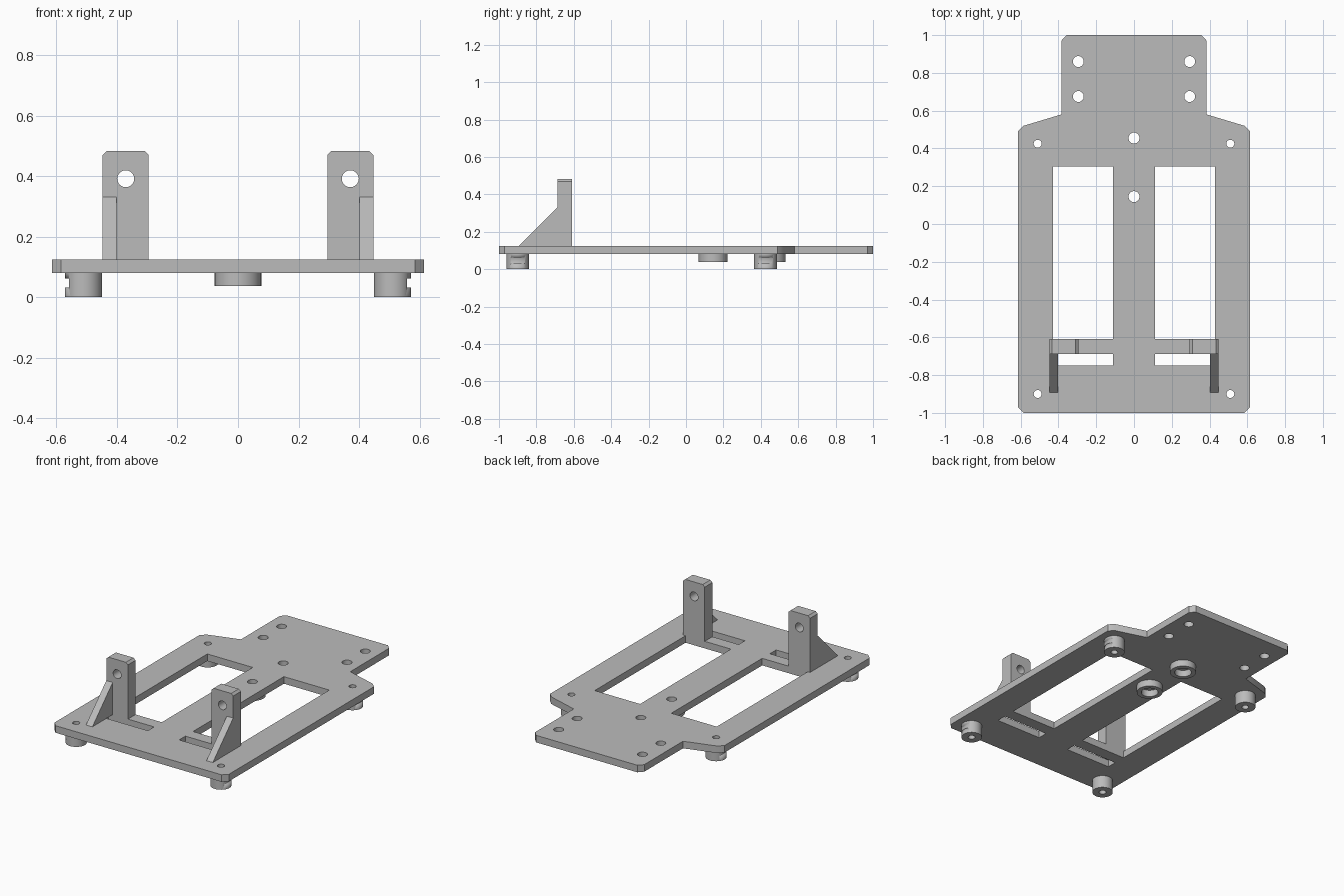
import bpy, bmesh, math
from mathutils import Matrix

if "Cube" in bpy.data.objects:
    bpy.data.objects.remove(bpy.data.objects["Cube"])

grey = bpy.data.materials.new("grey plastic")
grey.diffuse_color = (0.5, 0.5, 0.5, 1)
grey.use_nodes = True
grey.node_tree.nodes["Principled BSDF"].inputs["Base Color"].default_value = grey.diffuse_color

# Axis frames: profile plane -> world
FLAT = Matrix.Identity(4)
XZ = Matrix(((1, 0, 0, 0), (0, 0, -1, 0), (0, 1, 0, 0), (0, 0, 0, 1)))
YZ = Matrix(((0, 0, 1, 0), (1, 0, 0, 0), (0, 1, 0, 0), (0, 0, 0, 1)))


def circle(x, y, r, n=40):
    return [(x + r * math.cos(2 * math.pi * i / n),
             y + r * math.sin(2 * math.pi * i / n)) for i in range(n)]


def rect(x0, y0, x1, y1):
    return [(x0, y0), (x1, y0), (x1, y1), (x0, y1)]


def extrude(name, loops, lo, hi, frame=FLAT):
    """Fill the first loop, cut the others as holes, extrude from lo to hi."""
    cu = bpy.data.curves.new(name, 'CURVE')
    cu.dimensions = '2D'
    cu.fill_mode = 'BOTH'
    cu.extrude = (hi - lo) / 2
    for pts in loops:
        s = cu.splines.new('POLY')
        s.points.add(len(pts) - 1)
        for p, (x, y) in zip(s.points, pts):
            p.co = (x, y, 0, 1)
        s.use_cyclic_u = True
    ob = bpy.data.objects.new(name, cu)
    bpy.context.collection.objects.link(ob)
    bpy.ops.object.select_all(action='DESELECT')
    ob.select_set(True)
    bpy.context.view_layer.objects.active = ob
    bpy.ops.object.convert(target='MESH')
    ob = bpy.context.object
    bm = bmesh.new()
    bm.from_mesh(ob.data)
    bmesh.ops.remove_doubles(bm, verts=bm.verts, dist=1e-5)
    bm.transform(frame @ Matrix.Translation((0, 0, (lo + hi) / 2)))
    bmesh.ops.recalc_face_normals(bm, faces=bm.faces)
    bm.to_mesh(ob.data)
    bm.free()
    ob.data.materials.clear()
    ob.data.materials.append(grey)
    bpy.ops.object.shade_smooth_by_angle(angle=math.radians(30))
    return ob


BOTTOM, TOP = 0.08, 0.125
FEET = [(sx * 0.51, y, sx) for sx in (-1, 1) for y in (-0.90, 0.425)]
MOUNTS = (0.145, 0.455)

# Base plate with windows, slots and screw holes
half = [(0.585, -1), (0.615, -0.97), (0.615, 0.49), (0.585, 0.52),
        (0.385, 0.58), (0.385, 0.97), (0.357, 1)]
outline = half + [(-x, y) for x, y in reversed(half)]
holes = [circle(x, y, 0.021) for x, y, _ in FEET]
holes += [circle(0, y, 0.029) for y in MOUNTS]
for sx in (-1, 1):
    holes += [circle(sx * 0.295, y, 0.029) for y in (0.675, 0.86)]
    holes += [rect(sx * 0.11, -0.61, sx * 0.43, 0.305),
              rect(sx * 0.11, -0.75, sx * 0.43, -0.687)]
extrude("base_plate", [outline] + holes, BOTTOM, TOP)

# Upright brackets with pivot holes, and their gussets
for sx, side in ((-1, "left"), (1, "right")):
    profile = [(0.295, TOP), (0.447, TOP), (0.447, 0.47), (0.433, 0.483),
               (0.309, 0.483), (0.295, 0.47)]
    extrude("upright_" + side,
            [[(sx * x, z) for x, z in profile], circle(sx * 0.371, 0.391, 0.028)],
            0.61, 0.687, XZ)
    a, b = sorted((sx * 0.402, sx * 0.447))
    extrude("gusset_" + side,
            [[(-0.892, TOP), (-0.687, TOP), (-0.687, 0.33)]], a, b, YZ)

# Corner feet with a notch on the outer side
for i, (x, y, sx) in enumerate(FEET):
    foot = extrude(f"foot_{i + 1}", [circle(x, y, 0.061), circle(x, y, 0.021)], 0, BOTTOM)
    notch = extrude("notch_cutter",
                    [rect(x + sx * 0.049, y - 0.06, x + sx * 0.09, y + 0.06)], 0.032, 0.062)
    mod = foot.modifiers.new("notch", 'BOOLEAN')
    mod.operation = 'DIFFERENCE'
    mod.solver = 'EXACT'
    mod.object = notch
    bpy.context.view_layer.objects.active = foot
    bpy.ops.object.modifier_apply(modifier=mod.name)
    bpy.data.objects.remove(notch)

# Ring mounts under the centre rail
for i, y in enumerate(MOUNTS):
    extrude(f"ring_mount_{i + 1}", [circle(0, y, 0.077), circle(0, y, 0.05)], 0.037, BOTTOM)
